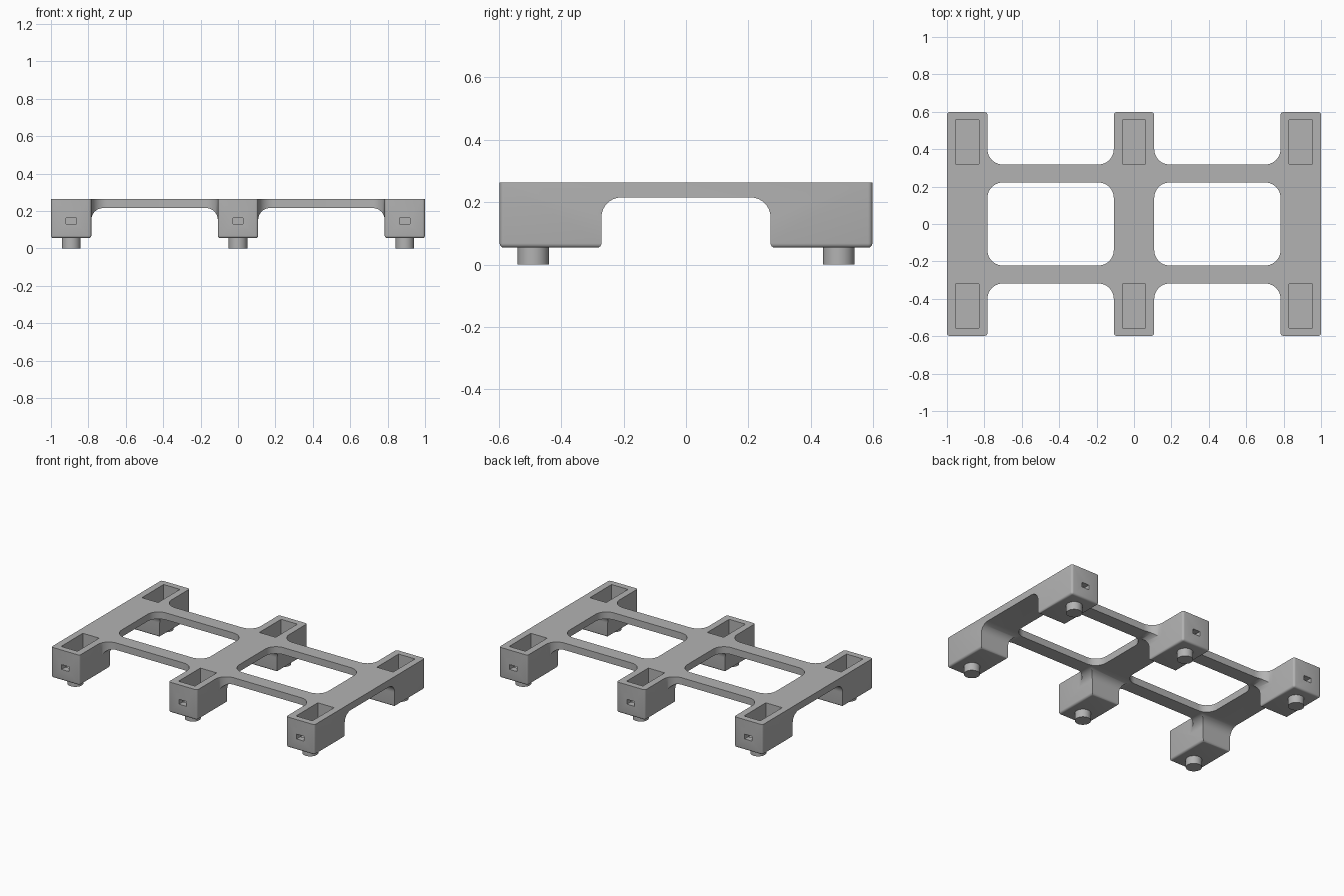
import bpy, bmesh, math
from mathutils import Vector

if "Cube" in bpy.data.objects:
    bpy.data.objects.remove(bpy.data.objects["Cube"], do_unlink=True)

grey = bpy.data.materials.new("plastic_grey")
grey.use_nodes = True
colour = (0.45, 0.45, 0.45, 1)
grey.diffuse_color = colour
grey.node_tree.nodes["Principled BSDF"].inputs["Base Color"].default_value = colour

TOP, UNDER, FOOT = 0.263, 0.215, 0.054
END = 0.598                       # half depth
RAIL_IN, MID = 0.784, 0.108       # bay edges in x
BAR_IN, BAR_OUT = 0.222, 0.318    # cross bar edges in y
LEG_IN = 0.271                    # inner face of the legs
RAILS = (-0.892, 0, 0.892)


def rounded_rect(u0, u1, v0, v1, r, steps=10):
    """Outline of a rectangle with filleted corners."""
    if r == 0:
        return [(u0, v0), (u1, v0), (u1, v1), (u0, v1)]
    pts = []
    corners = [(u1 - r, v1 - r), (u0 + r, v1 - r), (u0 + r, v0 + r), (u1 - r, v0 + r)]
    for q, (cu, cv) in enumerate(corners):
        for i in range(steps + 1):
            a = math.pi / 2 * (q + i / steps)
            pts.append((cu + r * math.cos(a), cv + r * math.sin(a)))
    return pts


def prism(name, outline, axis, lo, hi):
    """Solid made by extruding an outline along x, y or z."""
    place = {"x": lambda u, v, w: (w, u, v),
             "y": lambda u, v, w: (u, w, v),
             "z": lambda u, v, w: (u, v, w)}[axis]
    bm = bmesh.new()
    low = [bm.verts.new(place(u, v, lo)) for u, v in outline]
    high = [bm.verts.new(place(u, v, hi)) for u, v in outline]
    bm.faces.new(low)
    bm.faces.new(high)
    for i in range(len(low)):
        j = (i + 1) % len(low)
        bm.faces.new((low[i], low[j], high[j], high[i]))
    bmesh.ops.recalc_face_normals(bm, faces=bm.faces)
    mesh = bpy.data.meshes.new(name)
    bm.to_mesh(mesh)
    bm.free()
    mesh.materials.append(grey)
    obj = bpy.data.objects.new(name, mesh)
    bpy.context.collection.objects.link(obj)
    return obj


def cut(target, cutters):
    """Subtract the cutters, then remove them."""
    for c in cutters:
        c.hide_render = True
        m = target.modifiers.new("cut", "BOOLEAN")
        m.operation, m.solver, m.object = "DIFFERENCE", "EXACT", c
    graph = bpy.context.evaluated_depsgraph_get()
    mesh = bpy.data.meshes.new_from_object(target.evaluated_get(graph))
    target.modifiers.clear()
    target.data = mesh
    for c in cutters:
        bpy.data.objects.remove(c, do_unlink=True)


def smooth(obj):
    bpy.ops.object.select_all(action="DESELECT")
    obj.select_set(True)
    bpy.context.view_layer.objects.active = obj
    bpy.ops.object.shade_smooth_by_angle(angle=math.radians(35))


# Frame: a slab opened by windows, end notches and underside tunnels
frame = prism("pallet_frame", rounded_rect(-1, 1, -END, END, 0), "z", FOOT, TOP)
openings = []
for x0, x1 in ((-RAIL_IN, -MID), (MID, RAIL_IN)):
    for y0, y1 in ((-1, -BAR_OUT), (-BAR_IN, BAR_IN), (BAR_OUT, 1)):
        openings.append(prism("opening", rounded_rect(x0, x1, y0, y1, 0.083), "z", -1, 1))
    openings.append(prism("bay_tunnel", rounded_rect(x0, x1, -1, UNDER, 0.063), "y", -2, 2))
openings.append(prism("cross_tunnel", rounded_rect(-LEG_IN, LEG_IN, -1, UNDER, 0.063), "x", -2, 2))
cut(frame, openings)

# Soften the bottom rims and outer corners of the legs
bm = bmesh.new()
bm.from_mesh(frame.data)
bmesh.ops.remove_doubles(bm, verts=bm.verts, dist=0.0001)
bmesh.ops.dissolve_limit(bm, angle_limit=math.radians(1), verts=bm.verts, edges=bm.edges)


def is_soft(e):
    a, b = (v.co for v in e.verts)
    if len(e.link_faces) != 2 or e.calc_face_angle(0) < 1:
        return False
    rim = max(a.z, b.z) < FOOT + 0.001
    corner = min(abs(a.y), abs(b.y)) > END - 0.001 and abs(a.z - b.z) > 0.1
    return rim or corner


bmesh.ops.bevel(bm, geom=[e for e in bm.edges if is_soft(e)], offset=0.014,
                offset_type="OFFSET", segments=4, profile=0.5, affect="EDGES")
bm.to_mesh(frame.data)
bm.free()

# Pockets in the leg tops and slots through the end walls
hollows = []
for x in RAILS:
    for s in (-1, 1):
        y0, y1 = sorted((s * 0.32, s * 0.556))
        hollows.append(prism("pocket", rounded_rect(x - 0.062, x + 0.062, y0, y1, 0), "z", 0.1, 1))
        y0, y1 = sorted((s * 0.5, s * 0.7))
        hollows.append(prism("slot", rounded_rect(x - 0.028, x + 0.028, 0.13, 0.163, 0), "y", y0, y1))
cut(frame, hollows)
smooth(frame)

# Round locating pegs under the legs
for x, side in zip(RAILS, ("right", "middle", "left")):
    for s, end in ((-1, "front"), (1, "back")):
        ring = [(x + 0.05 * math.cos(a), s * 0.49 + 0.05 * math.sin(a))
                for a in (math.tau * i / 32 for i in range(32))]
        smooth(prism(f"{end}_{side}_peg", ring, "z", 0, FOOT + 0.005))
